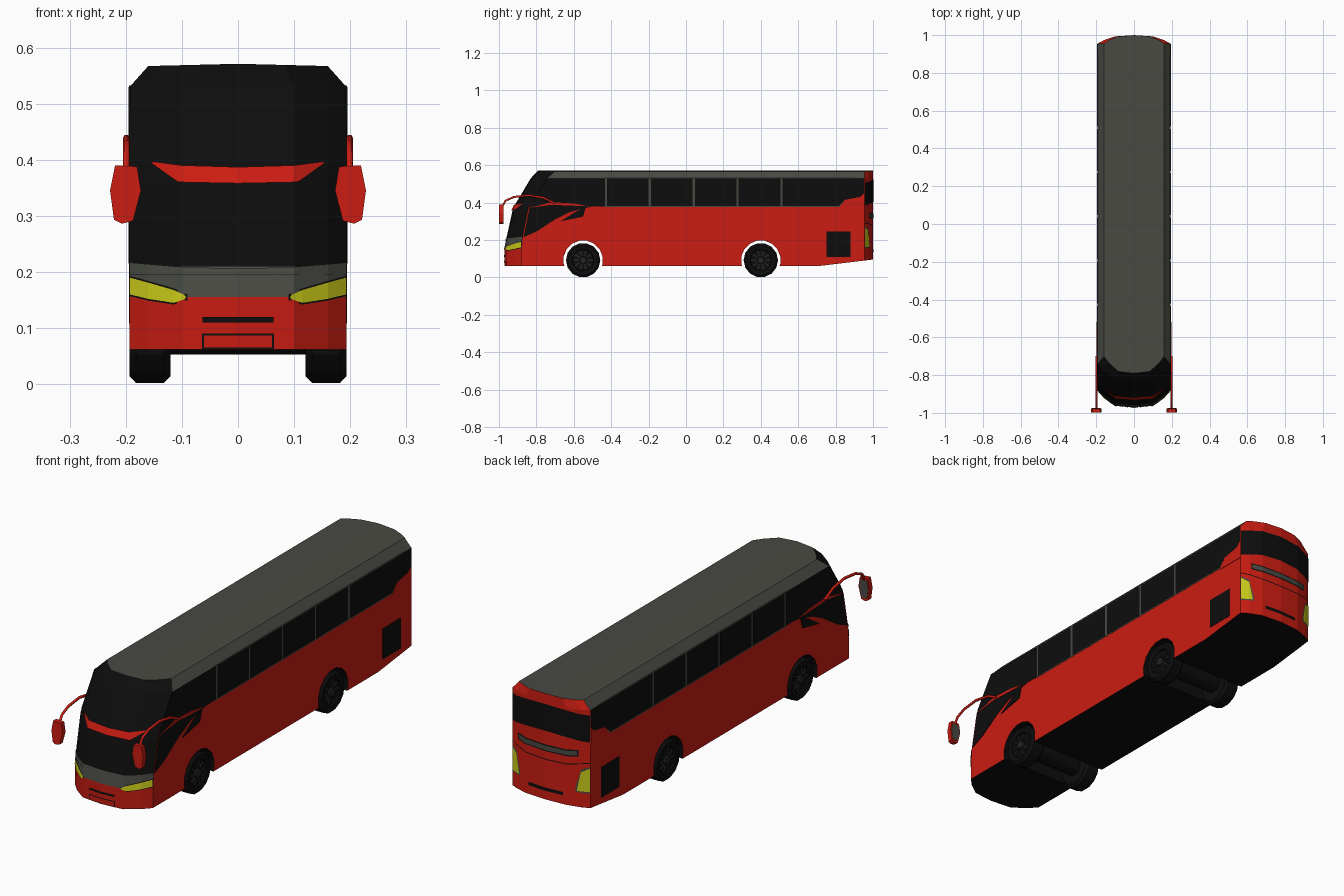
import bpy, bmesh, math
from mathutils import Vector

if "Cube" in bpy.data.objects:
    bpy.data.objects.remove(bpy.data.objects["Cube"])


def material(name, c):
    m = bpy.data.materials.new(name)
    m.diffuse_color = (*c, 1)
    m.use_nodes = True
    m.node_tree.nodes["Principled BSDF"].inputs["Base Color"].default_value = m.diffuse_color
    return m


RED = material("red_paint", (.6, .012, .006))
GREY = material("grey_paint", (.065, .068, .055))
BLACK = material("black_glass", (.004, .004, .004))
YELLOW = material("yellow_lamp", (.6, .6, .01))
DARK = material("dark_metal", (.018, .018, .018))


def make(name, verts, faces, mats, idx=None, recalc=True):
    me = bpy.data.meshes.new(name)
    me.from_pydata(verts, [], faces)
    for m in mats:
        me.materials.append(m)
    if idx:
        me.polygons.foreach_set("material_index", idx)
    if recalc:
        bm = bmesh.new()
        bm.from_mesh(me)
        bmesh.ops.recalc_face_normals(bm, faces=bm.faces)
        bm.to_mesh(me)
        bm.free()
    ob = bpy.data.objects.new(name, me)
    bpy.context.collection.objects.link(ob)
    return ob


def lerp(tab, v):
    for (a, p), (b, q) in zip(tab, tab[1:]):
        if v <= b:
            return p + (q - p) * (v - a) / (b - a)
    return tab[-1][1]


# Front profiles (z, y) at centre and corner, plan curve (x, blend), rear plan (x, y)
CENTRE = [(.062, -.968), (.155, -.972), (.21, -.96), (.36, -.927), (.39, -.913), (.53, -.83), (.568, -.79)]
CORNER = [(.062, -.88), (.155, -.88), (.21, -.875), (.36, -.845), (.39, -.835), (.53, -.74), (.568, -.70)]
PLAN = [(0, 0), (.1, .1), (.16, .6), (.193, 1)]
REAR = [(0, 1.0), (.1, .993), (.16, .973), (.193, .955)]


def front_y(x, z):
    c, k = lerp(CENTRE, z), lerp(CORNER, z)
    return c + (k - c) * lerp(PLAN, abs(x))


# Body shell: loft of horizontal rings
rings = []
for z, _ in CENTRE:
    half = [(x, front_y(x, z)) for x, _ in PLAN] + [(.193, .72)] + REAR[::-1]
    top, bottom = z > .56, z < .07
    ring = []
    for x, y in half:
        zz = z
        if top:
            x *= .16 / .193
            zz = .571 - .004 * x / .16
        if bottom and y > .72:
            zz = z + (y - .72) * .12
        ring.append((x, y, zz))
    rings.append(ring + [(-x, y, zz) for x, y, zz in ring[7:0:-1]])
verts = [p for r in rings for p in r]
faces, idx = [], []
for b in range(6):
    for i in range(16):
        j = (i + 1) % 16
        faces.append((b * 16 + i, b * 16 + j, b * 16 + 16 + j, b * 16 + 16 + i))
        s = min(i, 15 - i)
        if s < 3:
            idx.append((0, 1, 2, 2, 2, 2)[b])
        else:
            idx.append(1 if b == 5 and s < 5 else 0)
t = 96
faces += [[0, 1, 2, 3, 4, 12, 13, 14, 15], list(range(4, 13)),
          [t + i for i in range(9)], [t + i for i in range(8, 16)] + [t]]
idx += [2, 2, 1, 1]
body = make("bus_body", verts, faces, [RED, GREY, BLACK], idx)

# Wheel arches cut right through the body
AXLES = (-.55, .40)


def lathe(name, prof, y, z, mat, n=14, both=True):
    vs, fs = [], []
    for s in ((1, -1) if both else (1,)):
        o = len(vs)
        for r, x in prof:
            for k in range(n):
                a = 2 * math.pi * (k + .5) / n
                vs.append((s * x, y + r * math.sin(a), z + r * math.cos(a)))
        for p in range(len(prof) - 1):
            for k in range(n):
                q = (k + 1) % n
                fs.append((o + p * n + k, o + p * n + q, o + p * n + n + q, o + p * n + n + k))
        e = o + (len(prof) - 1) * n
        fs += [list(range(o, o + n)), list(range(e, e + n))]
    return make(name, vs, fs, [mat])


for y in AXLES:
    cutter = lathe("arch_cutter", [(.106, -.3), (.106, .3)], y, .092, BLACK, 16, False)
    cutter.data.materials.clear()
    for m in (RED, GREY, BLACK):
        cutter.data.materials.append(m)
    for p in cutter.data.polygons:
        p.material_index = 2
    cutter.hide_render = True
    mod = body.modifiers.new("arch", 'BOOLEAN')
    mod.operation, mod.solver, mod.object = 'DIFFERENCE', 'EXACT', cutter
    bpy.context.view_layer.update()
    me = bpy.data.meshes.new_from_object(body.evaluated_get(bpy.context.evaluated_depsgraph_get()))
    body.modifiers.clear()
    body.data = me
    bpy.data.objects.remove(cutter)


def prism(name, pts, a, b, mat, axis='x'):
    """Extrude a polygon along an axis, on both sides of the bus."""
    vs, fs, n = [], [], len(pts)
    for s in (1, -1):
        o = len(vs)
        for d in (a, b):
            vs += [(s * d, u, v) if axis == 'x' else (s * u, d, v) for u, v in pts]
        fs += [list(range(o, o + n)), list(range(o + n, o + 2 * n))]
        fs += [(o + i, o + (i + 1) % n, o + n + (i + 1) % n, o + n + i) for i in range(n)]
    return make(name, vs, fs, [mat])


def rect(y0, y1, z0, z1):
    return [(y0, z0), (y1, z0), (y1, z1), (y0, z1)]


def strip(name, pts, mat, rear=False, off=.003):
    """Panel hugging the front or rear: (x, low z, high z) for one half, mirrored."""
    vs, fs = [], []
    for s in (1, -1):
        o = len(vs)
        for x, lo, hi in pts:
            for z in (lo, hi):
                y = lerp(REAR, x) + off if rear else front_y(x, z) - off
                vs.append((s * x, min(y, 1.0 + off), z))
        for i in range(len(pts) - 1):
            q = [o + 2 * i, o + 2 * i + 2, o + 2 * i + 3, o + 2 * i + 1]
            fs.append(q if (s > 0) != rear else q[::-1])
    make(name, vs, fs, [mat], recalc=False)


# Side glass: grey frame, cab window, panes and slanted rear pane
prism("window_frame", rect(-.44, .90, .376, .532), .19, .1942, GREY)
prism("cab_window", [(-.868, .215), (-.80, .245), (-.70, .31), (-.62, .35), (-.5, .38), (-.434, .38),
                     (-.434, .53), (-.742, .53), (-.833, .39)], .19, .1948, BLACK)
edges = [-.428 + .2345 * i for i in range(6)]
for a, b in zip(edges, edges[1:]):
    prism("side_window", rect(a + .006, b - .006, .381, .528), .19, .1948, BLACK)
prism("lower_rear_panel", [(.815, .37), (.953, .37), (.953, .45), (.93, .43), (.85, .415)], .19, .1954, RED)
prism("rear_side_window", [(.75, .381), (.815, .381), (.85, .415), (.93, .43), (.953, .45), (.953, .528),
                           (.75, .528)], .19, .1948, BLACK)
# Last visible post edge and side trim
prism("rear_pane_joint", rect(.733, .751, .381, .528), .19, .1947, BLACK)
prism("side_swoosh", [(-.838, .372), (-.72, .388), (-.52, .38), (-.6, .395), (-.72, .402)], .19, .1975, RED)
prism("side_fin", [(-.67, .30), (-.55, .325), (-.535, .378), (-.6, .345)], .19, .197, BLACK)
prism("engine_vent", rect(.75, .88, .108, .245), .19, .1945, BLACK)

# Front trim
strip("front_visor", [(0, .358, .387), (.1, .36, .39), (.108, .361, .391), (.153, .393, .397)], RED, off=.006)
strip("grey_band_lip", [(0, .195, .206), (.1, .195, .209), (.16, .195, .214), (.193, .195, .217)], GREY)
strip("headlight", [(.093, .152, .158), (.115, .145, .168), (.16, .152, .181), (.193, .16, .19)], YELLOW, off=.004)
strip("headlight_rim", [(.09, .15, .16), (.115, .142, .171), (.16, .149, .184), (.193, .157, .193)], BLACK, off=.002)
strip("front_slot", [(0, .11, .12), (.063, .11, .12)], BLACK)
strip("plate_rim", [(0, .063, .09), (.064, .063, .09)], BLACK, off=.002)
strip("plate_panel", [(0, .065, .087), (.061, .065, .087)], RED, off=.003)

# Rear trim
strip("rear_window", [(0, .405, .525), (.1, .40, .52), (.16, .39, .51), (.193, .385, .507)], BLACK, True, .002)
strip("rear_bar_rim", [(0, .313, .343), (.1, .314, .344), (.15, .318, .348)], BLACK, True, .001)
strip("rear_bar", [(0, .318, .338), (.1, .319, .339), (.145, .323, .343)], GREY, True, .002)
strip("hatch_line", [(0, .274, .278), (.1, .277, .281), (.16, .286, .29), (.193, .29, .294)], BLACK, True, .001)
strip("tail_light_rim", [(.138, .16, .18), (.16, .158, .262), (.193, .156, .275)], GREY, True, .001)
strip("tail_light", [(.145, .165, .175), (.16, .164, .25), (.193, .162, .268)], YELLOW, True, .002)
strip("rear_slot", [(0, .135, .15), (.085, .135, .15)], BLACK, True, .002)

# Wheels with spoked rims, and axles
for y in AXLES:
    lathe("tyre", [(.055, .18), (.058, .189), (.08, .193), (.092, .182), (.092, .132), (.08, .12)], y, .092, BLACK)
    lathe("hub", [(.02, .178), (.018, .19)], y, .092, DARK, 10)
    lathe("axle", [(.04, -.125), (.04, .125)], y, .092, BLACK, 12, False)
    for k in range(10):
        a = 2 * math.pi * k / 10
        d, n = Vector((math.cos(a), math.sin(a))), Vector((-math.sin(a), math.cos(a)))
        c = Vector((y, .092))
        prism("wheel_spoke", [c + d * r + n * w for r, w in ((.022, -.003), (.052, -.005), (.052, .005), (.022, .003))],
              .178, .186, DARK)

# Wing mirrors on curved arms
HEAD = [(.18, .388), (.219, .39), (.228, .345), (.221, .293), (.207, .286), (.187, .291), (.173, .345)]
prism("mirror_head", HEAD, -.999, -.977, RED, 'y')
prism("mirror_glass", [(.2 + (x - .2) * .8, .34 + (z - .34) * .8) for x, z in HEAD], -.98, -.975, GREY, 'y')
for s in (1, -1):
    cu = bpy.data.curves.new("mirror_arm", 'CURVE')
    cu.dimensions, cu.bevel_depth, cu.bevel_resolution, cu.use_fill_caps = '3D', .006, 1, True
    path = [(-.70, .395), (-.76, .425), (-.84, .439), (-.92, .43), (-.965, .41), (-.988, .37)]
    sp = cu.splines.new('POLY')
    sp.points.add(len(path) - 1)
    for p, (y, z) in zip(sp.points, path):
        p.co = (s * .199, y, z, 1)
    cu.materials.append(RED)
    bpy.context.collection.objects.link(bpy.data.objects.new("mirror_arm", cu))
